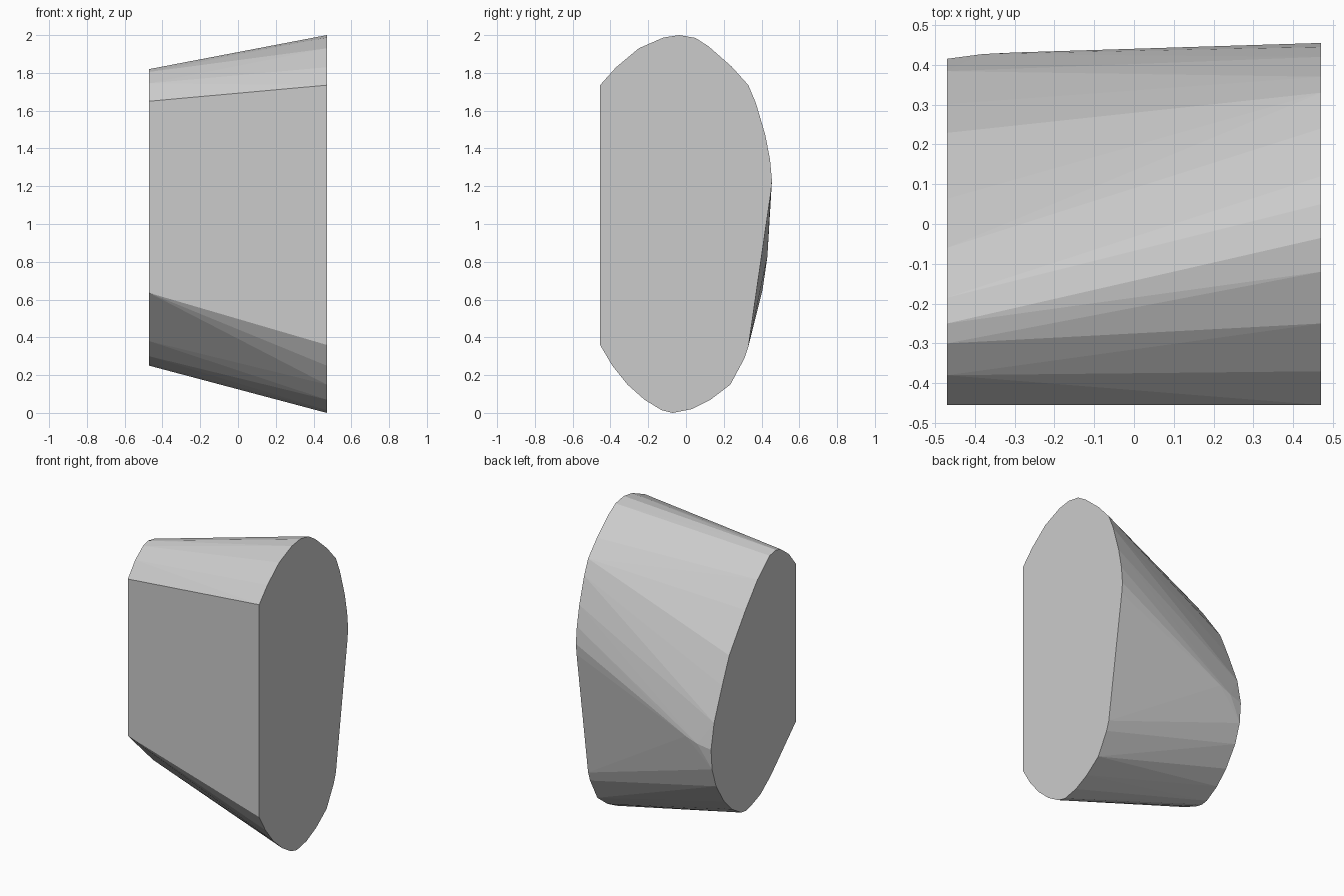
import bpy, bmesh

# End outlines as (y, z); the body is the taut skin between them
large_end = [(-.455, 1.735), (-.37, 1.83), (-.25, 1.93), (-.12, 1.987), (-.035, 2.0),
             (.05, 1.985), (.12, 1.94), (.24, 1.835), (.33, 1.735), (.37, 1.64),
             (.42, 1.47), (.445, 1.34), (.455, 1.23), (.448, 1.16), (.33, .35),
             (.31, .29), (.235, .15), (.13, .07), (.03, .02), (-.07, 0),
             (-.13, .015), (-.22, .07), (-.31, .15), (-.39, .25), (-.455, .36)]
small_end = [(-.455, 1.65), (-.38, 1.745), (-.30, 1.805), (-.25, 1.82), (-.185, 1.808),
             (-.06, 1.70), (.063, 1.55), (.229, 1.32), (.301, 1.152), (.384, .942),
             (.415, .78), (.405, .65), (.364, .525), (.281, .395), (.198, .312),
             (.105, .256), (.06, .25), (.011, .26), (-.092, .30), (-.196, .38),
             (-.30, .482), (-.455, .635)]
# Slight bulge on the back near the small end
bulge = [(-.38, .427, .80), (-.30, .431, .83)]

points = [(.47, y, z) for y, z in large_end]
points += [(-.47, y, z) for y, z in small_end] + bulge

bm = bmesh.new()
for p in points:
    bm.verts.new(p)
result = bmesh.ops.convex_hull(bm, input=bm.verts[:])
loose = [v for v in bm.verts if not v.link_faces]
bmesh.ops.delete(bm, geom=loose, context='VERTS')
# Merge the coplanar caps and front into single flat faces
bmesh.ops.dissolve_limit(bm, angle_limit=.003, verts=bm.verts[:], edges=bm.edges[:])
bmesh.ops.recalc_face_normals(bm, faces=bm.faces[:])

mesh = bpy.data.meshes.new("tapered_body")
bm.to_mesh(mesh)
bm.free()
body = bpy.data.objects.new("tapered_body", mesh)
bpy.context.collection.objects.link(body)
